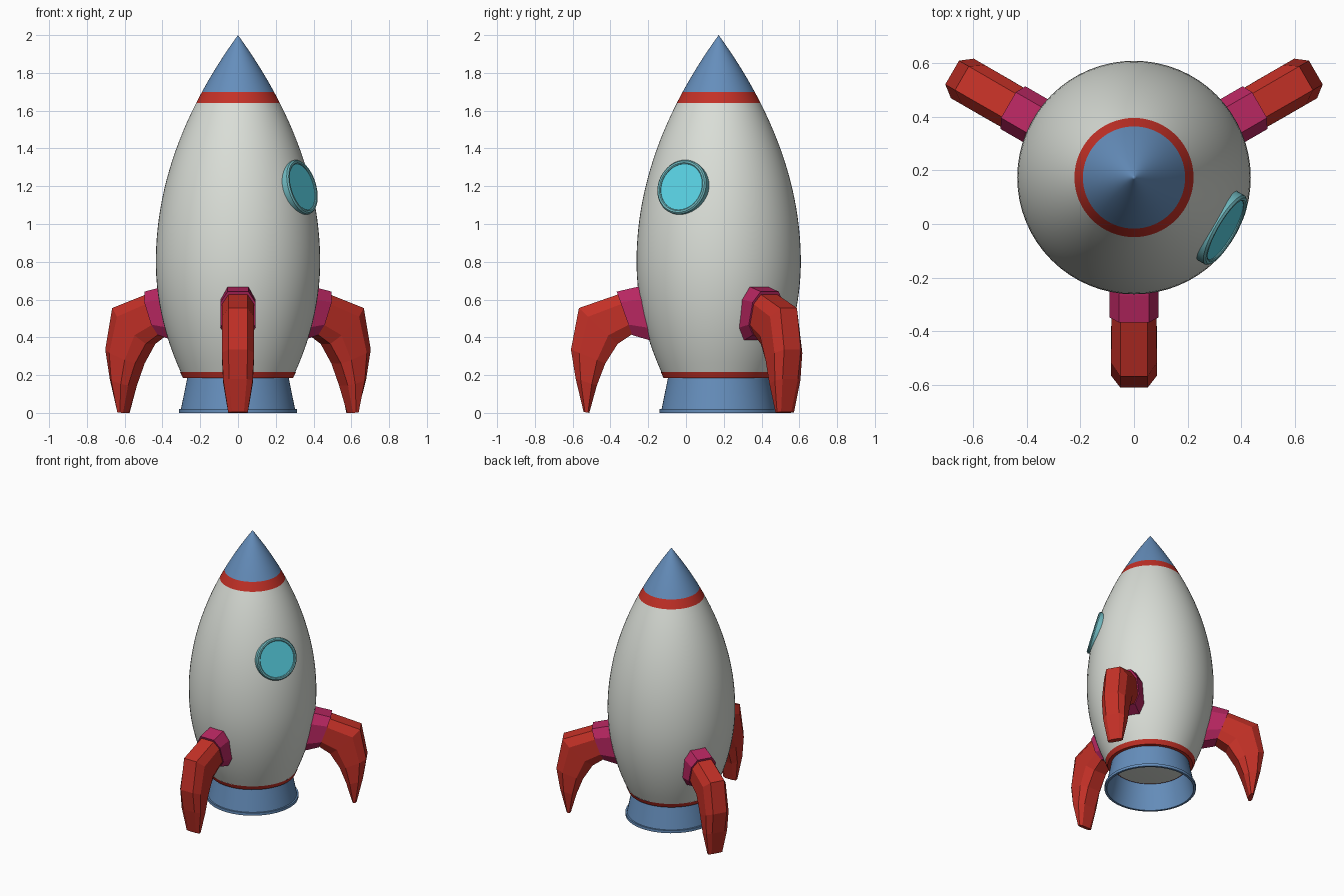
import bpy, bmesh, math
from mathutils import Matrix, Vector

if "Cube" in bpy.data.objects:
    bpy.data.objects.remove(bpy.data.objects["Cube"])

AXIS = Vector((0, 0.173, 0))   # rocket axis, offset so the three legs centre on the origin


def material(name, rgb):
    m = bpy.data.materials.new(name)
    m.diffuse_color = (*rgb, 1)
    m.use_nodes = True
    m.node_tree.nodes["Principled BSDF"].inputs["Base Color"].default_value = m.diffuse_color
    return m


HULL = material("hull", (0.70, 0.73, 0.68))
BLUE = material("blue", (0.13, 0.27, 0.50))
RED = material("red", (0.55, 0.03, 0.02))
CRIMSON = material("crimson", (0.48, 0.02, 0.12))
GLASS = material("glass", (0.10, 0.65, 0.78))
RIM = material("rim", (0.16, 0.48, 0.52))


def finish(bm, name, mat, matrix, smooth):
    bmesh.ops.recalc_face_normals(bm, faces=bm.faces)
    bm.transform(matrix)
    me = bpy.data.meshes.new(name)
    bm.to_mesh(me)
    bm.free()
    me.materials.append(mat)
    ob = bpy.data.objects.new(name, me)
    bpy.context.collection.objects.link(ob)
    if smooth:
        bpy.ops.object.select_all(action='DESELECT')
        ob.select_set(True)
        bpy.context.view_layer.objects.active = ob
        bpy.ops.object.shade_smooth_by_angle(angle=math.radians(30))
    return ob


def lathe(name, profile, mat, matrix=Matrix.Translation(AXIS), segments=64):
    """Spin a list of (radius, height) points around local z."""
    bm = bmesh.new()
    vs = [bm.verts.new((r, 0, z)) for r, z in profile]
    edges = [bm.edges.new(p) for p in zip(vs, vs[1:])]
    bmesh.ops.spin(bm, geom=vs + edges, cent=(0, 0, 0), axis=(0, 0, 1),
                   angle=math.tau, steps=segments, use_merge=True)
    bmesh.ops.remove_doubles(bm, verts=bm.verts, dist=1e-4)
    return finish(bm, name, mat, matrix, True)


def hull_radius(z):
    if z > 0.8:
        return max(0, 0.435 - 0.302 * (z - 0.8) ** 2)
    return 0.435 - 0.386 * (0.8 - z) ** 2


def hull_curve(z0, z1, n):
    zs = [z0 + (z1 - z0) * i / n for i in range(n + 1)]
    return [(hull_radius(z), z) for z in zs]


# Hull, bands and nose share one curved outline
lathe("hull", [(0, 0.19)] + hull_curve(0.215, 1.64, 28), HULL)
lathe("lower_band", [(0.25, 0.185), (0.292, 0.185), (0.307, 0.217)], RED)
lathe("upper_band", hull_curve(1.64, 1.70, 2), RED)
lathe("nose_cone", hull_curve(1.70, 1.99, 8) + [(0, 2.0)], BLUE)

# Hollow engine skirt with a small lip
lathe("engine_skirt", [(0.255, 0.188), (0.268, 0.188), (0.302, 0.02), (0.313, 0.02),
                       (0.313, 0), (0.297, 0), (0.255, 0.188)], BLUE)

# Round window facing front right, tilted with the hull
window = (Matrix.Translation(AXIS) @ Matrix.Rotation(math.radians(-30), 4, 'Z')
          @ Matrix.Translation((0.387, 0, 1.195))
          @ Matrix.Rotation(math.radians(90 - 14.5), 4, 'Y'))
lathe("window_glass", [(0, 0.004), (0.13, 0.004)], GLASS, window, 48)
lathe("window_rim", [(0.126, -0.03), (0.126, 0.008), (0.131, 0.012), (0.141, 0.012),
                     (0.148, 0.004), (0.148, -0.035)], RIM, window, 48)


def loft(name, stations, mat, matrix):
    """Octagonal tube; each station is (outer r, z), (inner r, z), half width."""
    section = [(0, 0.6), (0.24, 1), (0.76, 1), (1, 0.6),
               (1, -0.6), (0.76, -1), (0.24, -1), (0, -0.6)]
    bm = bmesh.new()
    rings = []
    for (ro, zo), (ri, zi), w in stations:
        rings.append([bm.verts.new((ro + (ri - ro) * t, w * s, zo + (zi - zo) * t))
                      for t, s in section])
    for a, b in zip(rings, rings[1:]):
        for i in range(8):
            j = (i + 1) % 8
            bm.faces.new((a[i], a[j], b[j], b[i]))
    bm.faces.new(rings[0])
    bm.faces.new(rings[-1])
    return finish(bm, name, mat, matrix, False)


MOUNT = [((0.36, 0.675), (0.32, 0.375), 0.092),
         ((0.44, 0.665), (0.37, 0.386), 0.092),
         ((0.54, 0.642), (0.458, 0.412), 0.092)]
LEG = [((0.53, 0.628), (0.455, 0.418), 0.084),
       ((0.74, 0.555), (0.535, 0.365), 0.085),
       ((0.782, 0.335), (0.60, 0.262), 0.085),
       ((0.757, 0.18), (0.645, 0.145), 0.078),
       ((0.715, 0.005), (0.685, 0.0), 0.052)]

# Three landing legs around the axis
for label, angle in (("front", -90), ("right", 30), ("left", 150)):
    turn = Matrix.Translation(AXIS) @ Matrix.Rotation(math.radians(angle), 4, 'Z')
    loft(label + "_leg_mount", MOUNT, CRIMSON, turn)
    loft(label + "_leg", LEG, RED, turn)
